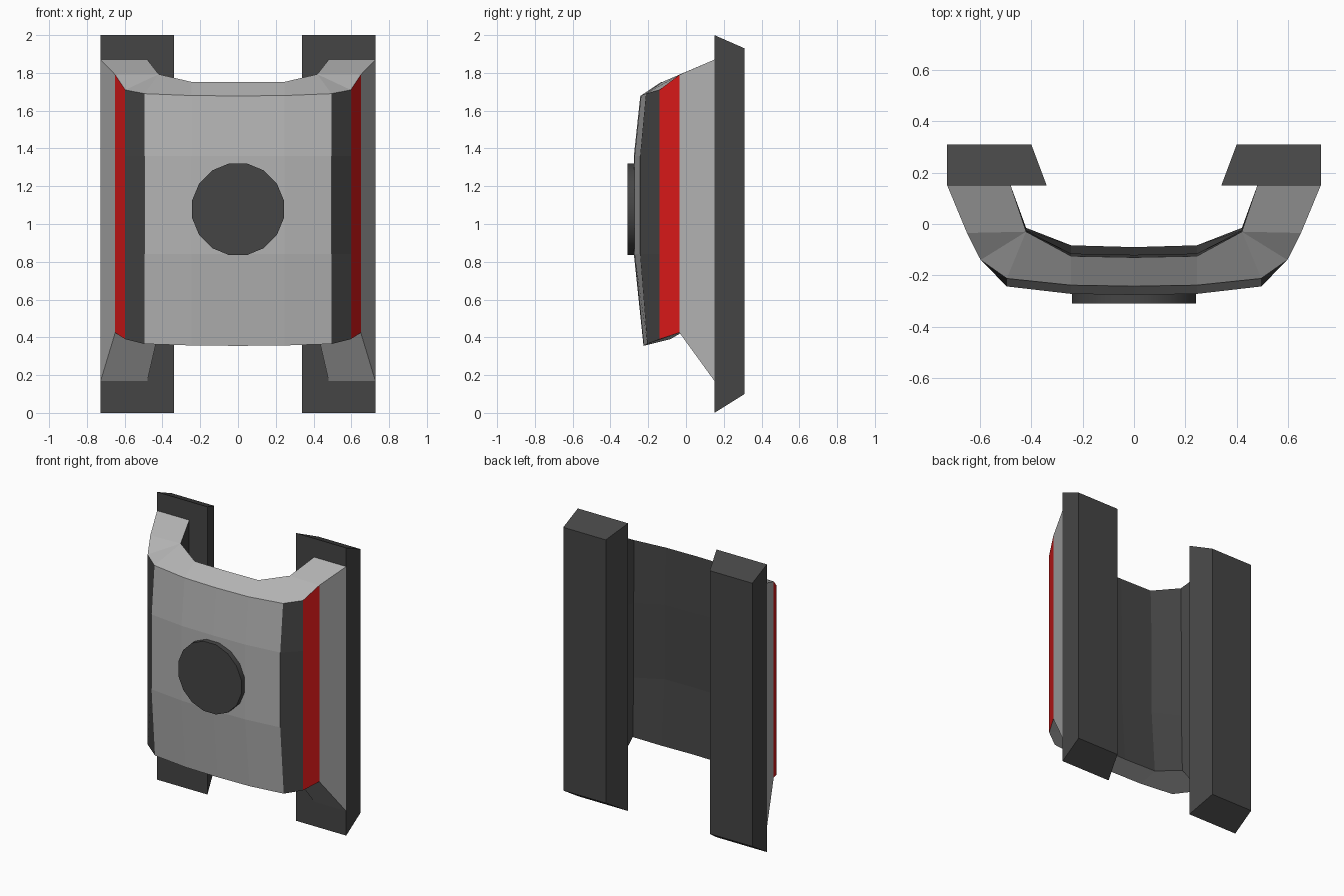
import bpy, bmesh, math
from mathutils import Matrix

if "Cube" in bpy.data.objects:
    bpy.data.objects.remove(bpy.data.objects["Cube"])


def material(name, colour):
    m = bpy.data.materials.new(name)
    m.diffuse_color = (*colour, 1)
    m.use_nodes = True
    m.node_tree.nodes["Principled BSDF"].inputs["Base Color"].default_value = m.diffuse_color
    return m


LIGHT = material("light_grey", (0.45, 0.45, 0.45))
DARK = material("dark_grey", (0.06, 0.06, 0.06))
RED = material("red", (0.7, 0.01, 0.01))


def finish(name, bm, mats, mirror=False):
    bmesh.ops.remove_doubles(bm, verts=bm.verts, dist=1e-4)
    bmesh.ops.recalc_face_normals(bm, faces=bm.faces)
    me = bpy.data.meshes.new(name)
    bm.to_mesh(me)
    bm.free()
    ob = bpy.data.objects.new(name, me)
    bpy.context.collection.objects.link(ob)
    for m in mats:
        me.materials.append(m)
    if mirror:
        ob.modifiers.new("mirror", 'MIRROR')
    return ob


# curved shell with legs: stations from the leg foot to the centre line
# outer (x, y_bottom, y_mid, y_top, z_bottom, z_top), inner the same
foot_in = (0.48, 0.15, 0.15, 0.15, 0.17, 1.87)
corner_in = (0.42, -0.015, -0.025, -0.03, 0.43, 1.793)
stations = [
    ((0.727, 0.15, 0.15, 0.15, 0.17, 1.87), foot_in),
    ((0.65, -0.035, -0.035, -0.035, 0.425, 1.79), corner_in),
    ((0.597, -0.14, -0.14, -0.14, 0.39, 1.71), corner_in),
    ((0.495, -0.205, -0.243, -0.212, 0.365, 1.69), corner_in),
    ((0.245, -0.223, -0.272, -0.238, 0.357, 1.68), (0.245, -0.083, -0.115, -0.125, 0.39, 1.752)),
    ((0.0, -0.225, -0.276, -0.242, 0.355, 1.678), (0.0, -0.09, -0.12, -0.13, 0.39, 1.752)),
]


def column(s):
    x, yb, ym, yt, zb, zt = s
    return [(x, yb, zb), (x, ym, 0.84), (x, ym, 1.36), (x, yt, zt)]


bm = bmesh.new()
rings = [[bm.verts.new(p) for p in column(o) + column(i)[::-1]] for o, i in stations]
for k in range(len(rings) - 1):
    for j in range(8):
        a, b, n = rings[k], rings[k + 1], (j + 1) % 8
        if k in (1, 2) and j in (4, 5, 6):
            continue  # inner corner is shared by three stations
        f = bm.faces.new((a[j], a[n], b[n], b[j]))
        if j in (4, 5, 6):
            f.material_index = 1
        elif j < 3:
            f.material_index = {1: 2, 2: 1}.get(k, 0)
bmesh.ops.dissolve_degenerate(bm, dist=1e-4, edges=bm.edges)
finish("shell", bm, [LIGHT, DARK, RED], mirror=True)

# bevelled side rails behind the legs
bm = bmesh.new()
front = [(0.34, 0.15, 0), (0.727, 0.15, 0), (0.727, 0.15, 2), (0.34, 0.15, 2)]
back = [(0.40, 0.31, 0.10), (0.727, 0.31, 0.10), (0.727, 0.31, 1.93), (0.40, 0.31, 1.93)]
fv = [bm.verts.new(p) for p in front]
bv = [bm.verts.new(p) for p in back]
bm.faces.new(fv)
bm.faces.new(bv)
for i in range(4):
    n = (i + 1) % 4
    bm.faces.new((fv[i], fv[n], bv[n], bv[i]))
finish("side_rails", bm, [DARK], mirror=True)

# round front boss
bm = bmesh.new()
place = (Matrix.Translation((0, -0.28, 1.078)) @ Matrix.Rotation(math.pi / 2, 4, 'X')
         @ Matrix.Rotation(math.pi / 16, 4, 'Z'))
bmesh.ops.create_cone(bm, cap_ends=True, segments=16, radius1=0.247, radius2=0.247,
                      depth=0.06, matrix=place)
disc = finish("front_disc", bm, [DARK])
bpy.context.view_layer.objects.active = disc
disc.select_set(True)
bpy.ops.object.shade_smooth_by_angle(angle=math.radians(35))
